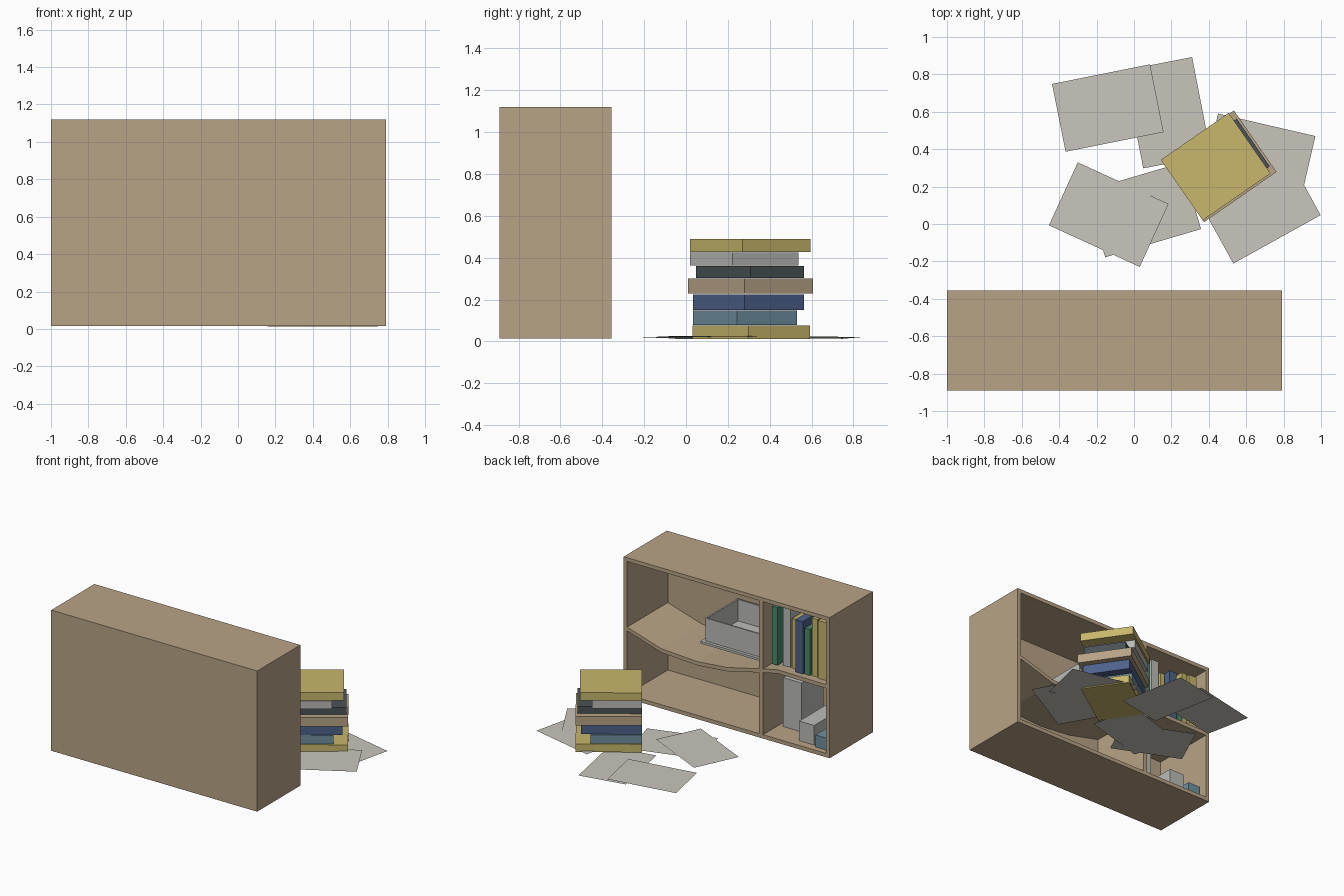
import bpy, math
from mathutils import Matrix

cube = bpy.data.objects.get("Cube")
if cube:
    bpy.data.objects.remove(cube, do_unlink=True)


def material(name, r, g, b):
    m = bpy.data.materials.new(name)
    m.use_nodes = True
    m.diffuse_color = (r, g, b, 1)
    bsdf = next(n for n in m.node_tree.nodes if n.type == 'BSDF_PRINCIPLED')
    bsdf.inputs["Base Color"].default_value = (r, g, b, 1)
    return m


WOOD = material("tan wood", .48, .37, .24)
YELLOW = material("mustard", .58, .47, .15)
PAPER = material("paper", .58, .56, .50)
GREY = material("light grey", .50, .50, .48)
DARK = material("charcoal", .07, .085, .093)
BLUE = material("navy blue", .076, .122, .26)
STEEL = material("steel blue", .16, .28, .35)
GREEN = material("green", .07, .26, .15)


def mesh_object(name, verts, faces, mat):
    me = bpy.data.meshes.new(name)
    me.from_pydata(verts, [], faces)
    me.materials.append(mat)
    ob = bpy.data.objects.new(name, me)
    bpy.context.collection.objects.link(ob)
    return ob


def box(name, mat, x, y, z, turn=0):
    """Block between (min, max) pairs, turned about the world z axis."""
    verts = [(a, b, c) for a in x for b in y for c in z]
    faces = [(0, 1, 3, 2), (4, 6, 7, 5), (0, 4, 5, 1),
             (2, 3, 7, 6), (0, 2, 6, 4), (1, 5, 7, 3)]
    ob = mesh_object(name, verts, faces, mat)
    ob.data.transform(Matrix.Rotation(math.radians(turn), 4, 'Z'))
    return ob


# Bookcase carcass, open towards the rear
T = .03
X0, X1, Y0, Y1, Z0, Z1 = -1, .79, -.89, -.355, .015, 1.12
box("case_back", WOOD, (X0, X1), (Y0, Y0 + T), (Z0, Z1))
box("case_side_right", WOOD, (X0, X0 + T), (Y0 + T, Y1), (Z0, Z1))
box("case_side_left", WOOD, (X1 - T, X1), (Y0 + T, Y1), (Z0, Z1))
box("case_top", WOOD, (X0 + T, X1 - T), (Y0 + T, Y1), (Z1 - T, Z1))
box("case_bottom", WOOD, (X0 + T, X1 - T), (Y0 + T, Y1), (Z0, Z0 + T))
box("case_divider", WOOD, (-.42, -.387), (Y0 + T, Y1), (Z0 + T, Z1 - T))

# Sagging shelf: strip profile extruded through the depth
sag = [(.76, .575), (.465, .485), (.15, .467), (-.11, .49),
       (-.39, .556), (-.55, .59), (-.97, .585)]
verts, faces = [], []
for px, pz in sag:
    verts += [(px, y, z) for y, z in ((Y0 + T, pz), (Y1, pz),
                                      (Y1, pz - T), (Y0 + T, pz - T))]
for i in range(len(sag) - 1):
    a, b = 4 * i, 4 * i + 4
    faces += [(a + k, a + (k + 1) % 4, b + (k + 1) % 4, b + k) for k in range(4)]
mesh_object("sagging_shelf", verts, faces, WOOD)

# Open storage box resting on its lid
bx, by, bz, w = (-.36, .14), (-.84, -.44), (.60, .78), .012
box("storage_box_lid", GREY, (bx[0] - .015, bx[1] + .03),
    (by[0] - .01, by[1] + .02), (.58, .598))
box("storage_box_floor", GREY, bx, by, (bz[0], bz[0] + w))
for i, (xs, ys) in enumerate([((bx[0], bx[0] + w), by), ((bx[1] - w, bx[1]), by),
                              (bx, (by[0], by[0] + w)), (bx, (by[1] - w, by[1]))]):
    box(f"storage_box_wall_{i}", GREY, xs, ys, bz)

# Upright books: x range, front y, top z, colour
upright = [(-.50, -.455, -.42, 1.04, GREEN), (-.60, -.535, -.44, 1.06, GREY),
           (-.655, -.615, -.44, .98, YELLOW), (-.735, -.67, -.40, 1.0, BLUE),
           (-.79, -.745, -.41, .95, GREEN), (-.85, -.80, -.42, 1.04, YELLOW),
           (-.93, -.86, -.41, 1.04, YELLOW)]
for i, (a, b, front, top, mat) in enumerate(upright):
    box(f"upright_book_{i}", mat, (a, b), (front - .33, front), (.586, top))

# Lower compartment contents
box("tall_file", GREY, (-.62, -.46), (-.82, -.55), (.046, .43))
box("low_box", GREY, (-.82, -.69), (-.74, -.42), (.046, .20))
box("low_book", STEEL, (-.95, -.845), (-.74, -.40), (.046, .14))

# Stack of books: length end, width range, height range, colour
stack = [(.785, -.18, .177, .012, .075, YELLOW), (.68, -.175, .173, .079, .147, STEEL),
         (.745, -.175, .17, .15, .225, BLUE), (.785, -.205, .195, .23, .30, WOOD),
         (.772, -.16, .15, .302, .36, DARK), (.67, -.193, .19, .363, .424, GREY),
         (.754, -.193, .20, .427, .49, YELLOW)]
for i, (u1, v0, v1, z0, z1, mat) in enumerate(stack):
    box(f"stacked_book_{i}", mat, (.313, u1), (v0, v1), (z0, z1), 34.7)

# Loose sheets: centre, heading, side-to-side tilt in degrees
sheets = [(-.14, .62, .018, 11.3, -1.0), (.18, .595, .006, 101, 0),
          (-.135, .05, .018, -24.6, -1.0), (.05, .075, .014, 16.4, .3),
          (.675, .08, .024, 29, -.5), (.668, .35, .02, -13, 0)]
L, W = .267, .185
for i, (cx, cy, cz, heading, tilt) in enumerate(sheets):
    ob = mesh_object(f"loose_sheet_{i}", [(-L, -W, 0), (L, -W, 0), (L, W, 0), (-L, W, 0)],
                     [(0, 1, 2, 3)], PAPER)
    ob.data.transform(Matrix.Translation((cx, cy, cz))
                      @ Matrix.Rotation(math.radians(tilt), 4, 'Y')
                      @ Matrix.Rotation(math.radians(heading), 4, 'Z'))
